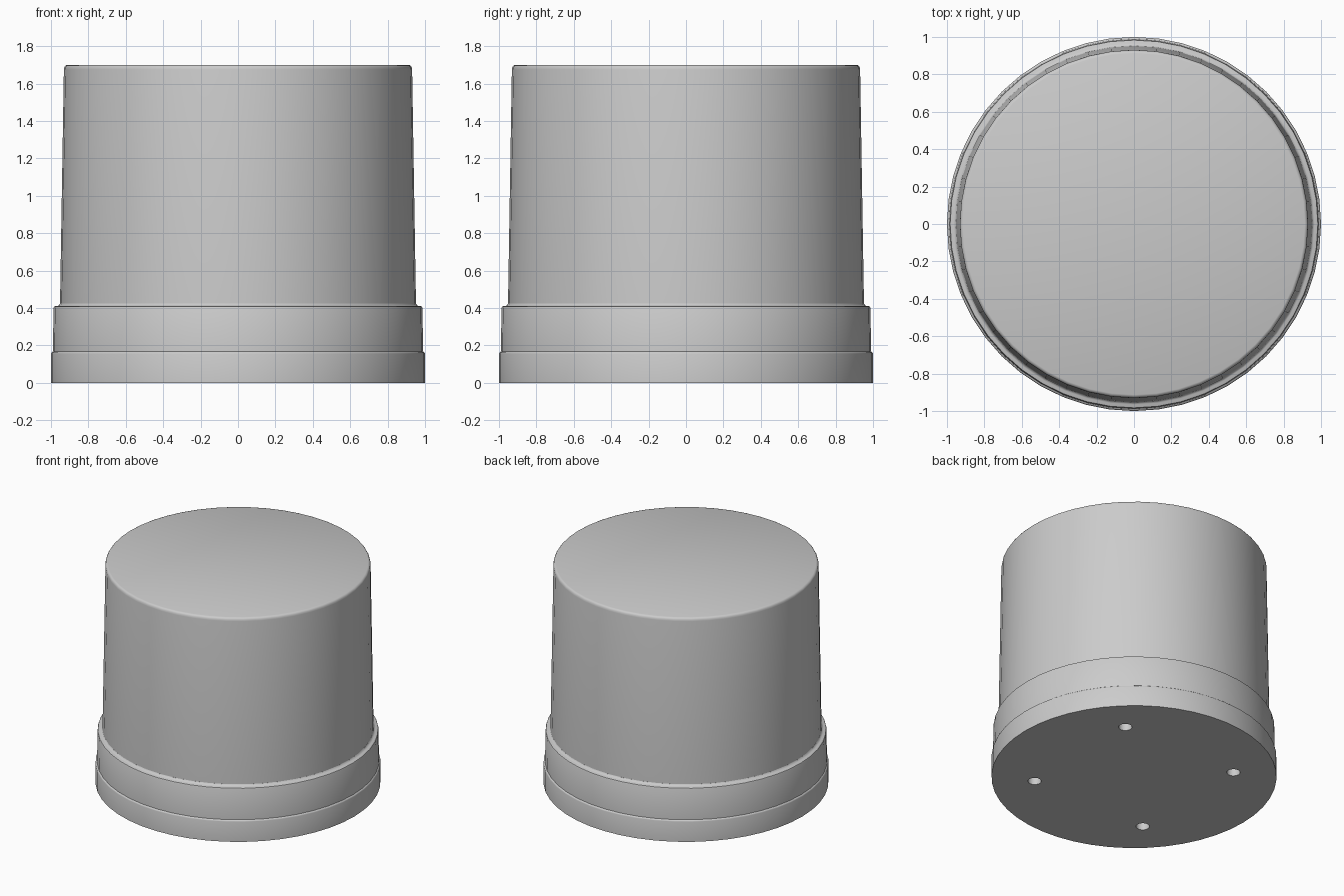
import bpy, bmesh, math

if "Cube" in bpy.data.objects:
    bpy.data.objects.remove(bpy.data.objects["Cube"])

SIDES = 48
grey = bpy.data.materials.new("plain_grey")
grey.diffuse_color = (0.6, 0.6, 0.6, 1)
grey.use_nodes = True
grey.node_tree.nodes["Principled BSDF"].inputs["Base Color"].default_value = grey.diffuse_color


def lathe(name, profile, sides=SIDES, centre=(0, 0)):
    """Closed solid of revolution from (radius, z) points, bottom to top."""
    bm = bmesh.new()
    rings = []
    for r, z in profile:
        rings.append([bm.verts.new((centre[0] + r * math.cos(2 * math.pi * i / sides),
                                    centre[1] + r * math.sin(2 * math.pi * i / sides), z))
                      for i in range(sides)])
    for a, b in zip(rings, rings[1:]):
        for i in range(sides):
            j = (i + 1) % sides
            bm.faces.new((a[i], a[j], b[j], b[i]))
    bm.faces.new(rings[0][::-1])
    bm.faces.new(rings[-1])
    mesh = bpy.data.meshes.new(name)
    bm.to_mesh(mesh)
    bm.free()
    obj = bpy.data.objects.new(name, mesh)
    bpy.context.collection.objects.link(obj)
    mesh.materials.append(grey)
    return obj


def smooth(obj):
    bpy.ops.object.select_all(action='DESELECT')
    obj.select_set(True)
    bpy.context.view_layer.objects.active = obj
    bpy.ops.object.shade_smooth_by_angle(angle=math.radians(35))


# Wide base plate with a small rounded top edge
base = lathe("base_plate", [(1.0, 0), (1.0, 0.155), (0.998, 0.161), (0.992, 0.166),
                            (0.985, 0.168)])

# Collar, filleted into the body
collar = lathe("collar", [(0.99, 0.16), (0.986, 0.40), (0.983, 0.407), (0.976, 0.41),
                          (0.965, 0.411), (0.957, 0.415), (0.952, 0.424), (0.94, 0.424)])

# Slightly tapered body with a rounded top rim
body = lathe("body", [(0.952, 0.40), (0.931, 1.675), (0.929, 1.687), (0.923, 1.696),
                      (0.913, 1.70)])

# Four blind screw holes in the underside, on the diagonals
for k in range(4):
    a = math.radians(45 + 90 * k)
    cutter = lathe("hole_cutter", [(0.047, -0.1), (0.047, 0.12)], 24,
                   (0.7 * math.cos(a), 0.7 * math.sin(a)))
    cutter.hide_render = True
    mod = base.modifiers.new("screw_hole", 'BOOLEAN')
    mod.operation = 'DIFFERENCE'
    mod.solver = 'EXACT'
    mod.object = cutter
    bpy.context.view_layer.objects.active = base
    bpy.ops.object.modifier_apply(modifier=mod.name)
    bpy.data.objects.remove(cutter, do_unlink=True)

for part in (base, collar, body):
    smooth(part)
